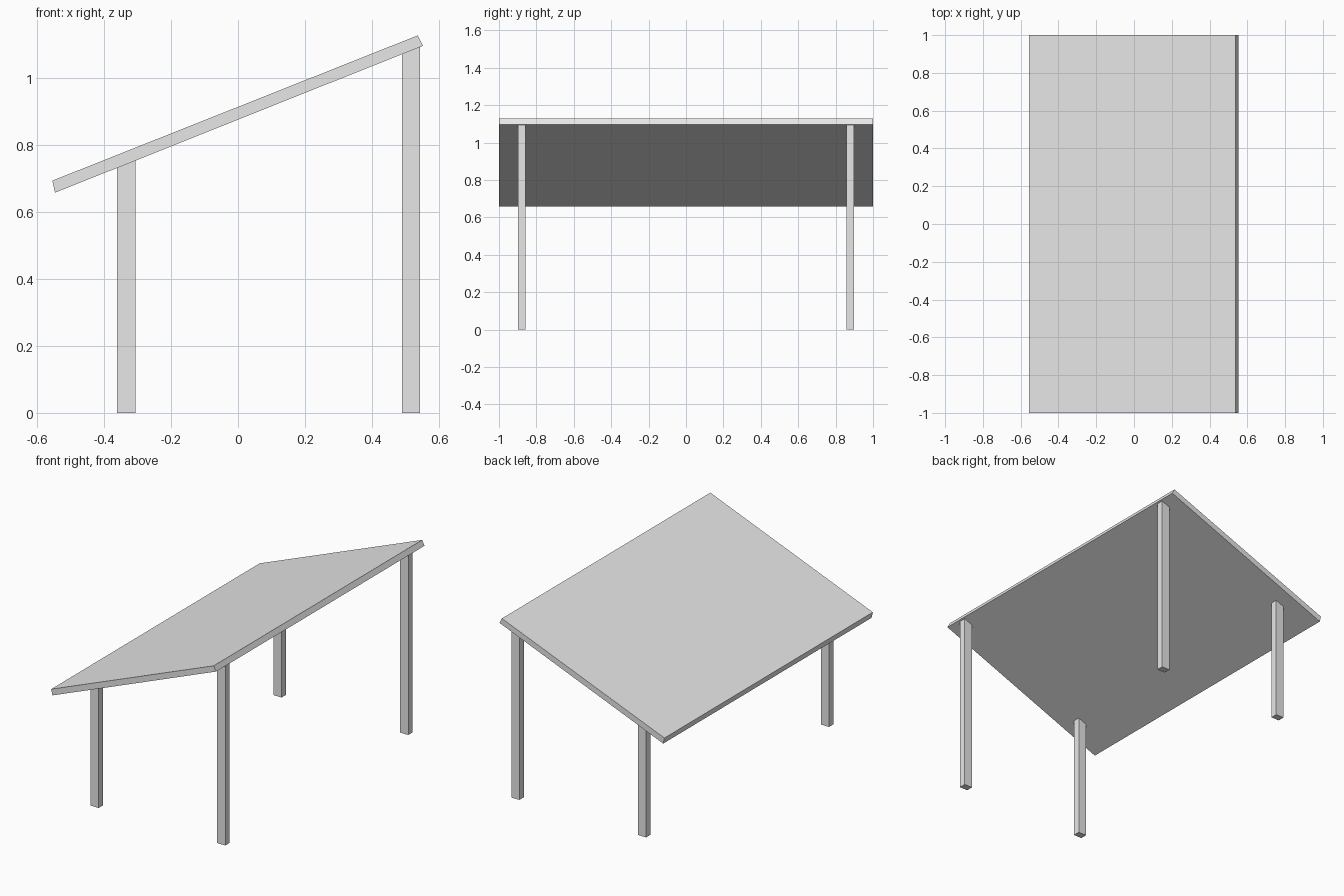
import bpy
import bmesh

cube = bpy.data.objects.get("Cube")
if cube:
    bpy.data.objects.remove(cube, do_unlink=True)

grey = bpy.data.materials.new("light grey")
grey.use_nodes = True
colour = (0.8, 0.8, 0.8, 1)
grey.diffuse_color = colour
grey.node_tree.nodes["Principled BSDF"].inputs["Base Color"].default_value = colour


def prism(name, profile, y0, y1):
    """Extrude an x-z profile from y0 to y1."""
    bm = bmesh.new()
    face = bm.faces.new([bm.verts.new((x, y0, z)) for x, z in profile])
    ext = bmesh.ops.extrude_face_region(bm, geom=[face])
    moved = [g for g in ext["geom"] if isinstance(g, bmesh.types.BMVert)]
    bmesh.ops.translate(bm, verts=moved, vec=(0, y1 - y0, 0))
    bmesh.ops.recalc_face_normals(bm, faces=bm.faces)
    mesh = bpy.data.meshes.new(name)
    bm.to_mesh(mesh)
    bm.free()
    mesh.materials.append(grey)
    obj = bpy.data.objects.new(name, mesh)
    bpy.context.collection.objects.link(obj)
    return obj


# Sloping roof slab
low, high = (-0.547, 0.658), (0.553, 1.097)
prism("roof_slab", [low, high, (0.537, 1.128), (-0.555, 0.694)], -1, 1)


def underside(x):
    """Height of the roof's lower face at x."""
    return low[1] + (x - low[0]) * (high[1] - low[1]) / (high[0] - low[0])


# Four posts, their tops cut to the roof slope
for side, x0, x1 in (("low", -0.361, -0.307), ("high", 0.490, 0.544)):
    profile = [(x0, 0), (x1, 0), (x1, underside(x1)), (x0, underside(x0))]
    for end, sign in (("front", -1), ("back", 1)):
        prism(f"{end}_{side}_post", profile, sign * 0.857, sign * 0.899)
